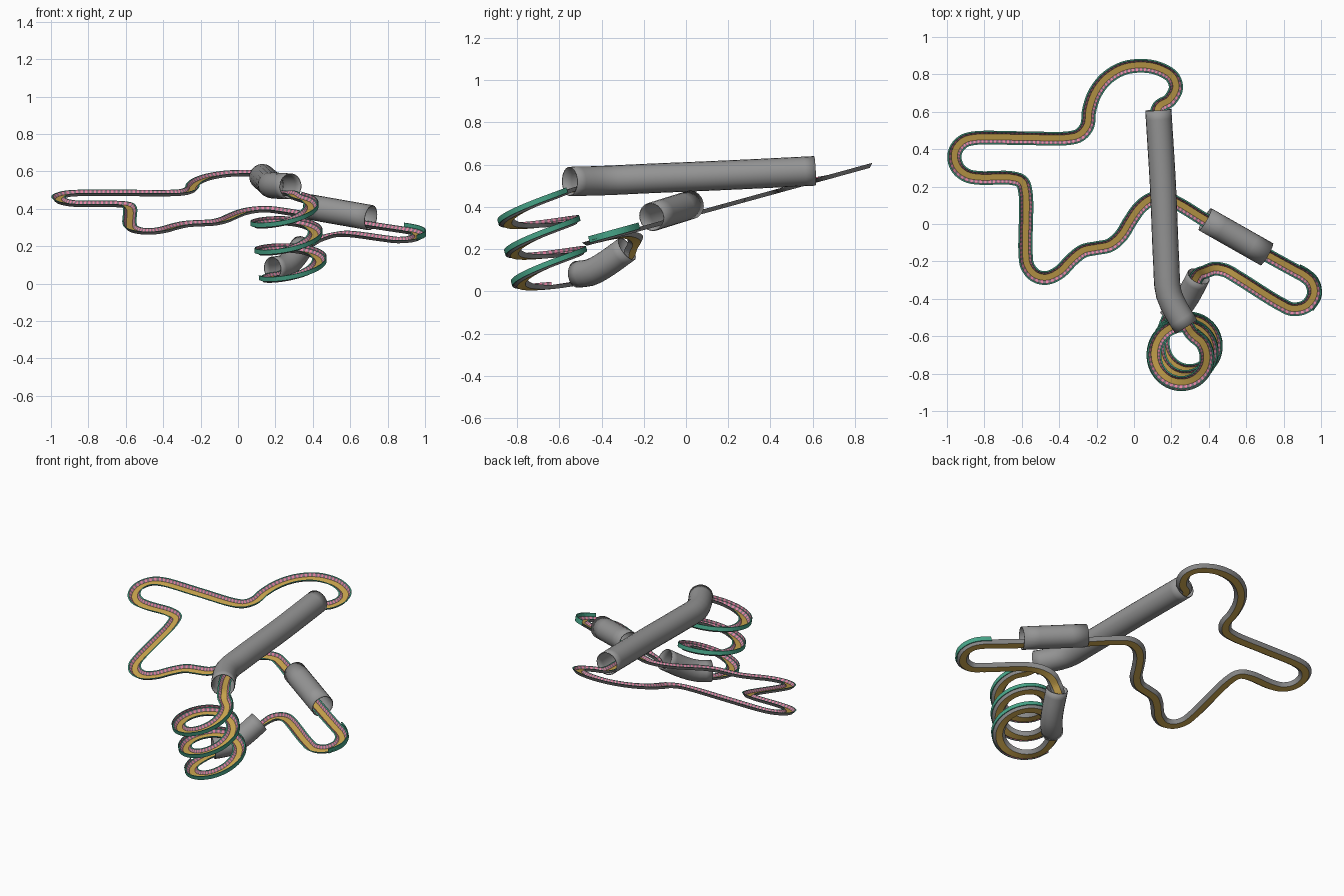
import bpy, math
from mathutils import Vector

cube = bpy.data.objects.get("Cube")
if cube:
    bpy.data.objects.remove(cube, do_unlink=True)


def material(name, color):
    m = bpy.data.materials.new(name)
    m.use_nodes = True
    m.diffuse_color = (*color, 1)
    m.node_tree.nodes["Principled BSDF"].inputs["Base Color"].default_value = (*color, 1)
    return m


gold = material("gold road", (.58, .37, .075))
green = material("green rim", (.065, .38, .25))
pink = material("pink stripe", (.78, .23, .38))
dull = material("dull stripe", (.22, .18, .20))
grey = material("grey shell", (.30, .30, .30))

# The circuit lies in a plane that climbs towards the back
SLOPE = .275
UP = Vector((0, -SLOPE, 1)).normalized()
DROP = .047 * UP      # road lies this far under a tube's axis


def spline_point(a, b, c, d, u):
    """Centripetal Catmull-Rom between b and c."""
    t0 = 0
    t1 = t0 + max((b - a).length, 1e-4) ** .5
    t2 = t1 + max((c - b).length, 1e-4) ** .5
    t3 = t2 + max((d - c).length, 1e-4) ** .5
    t = t1 + u * (t2 - t1)

    def mix(p, q, s, e):
        return p + (q - p) * ((t - s) / (e - s))
    ab, bc, cd = mix(a, b, t0, t1), mix(b, c, t1, t2), mix(c, d, t2, t3)
    return mix(mix(ab, bc, t0, t2), mix(bc, cd, t1, t3), t1, t2)


def smooth_path(points, closed, step):
    """Spline through the points, resampled at even spacing."""
    if closed:
        ctrl = [points[-1]] + points + points[:2]
    else:
        ctrl = [2 * points[0] - points[1]] + points + [2 * points[-1] - points[-2]]
    dense = []
    for i in range(len(ctrl) - 3):
        dense += [spline_point(*ctrl[i:i + 4], k / 16) for k in range(16)]
    dense.append(ctrl[-2])
    total = sum((q - p).length for p, q in zip(dense, dense[1:]))
    count = 2 * round(total / step / 2)
    gap, walked, out = total / count, 0, []
    for p, q in zip(dense, dense[1:]):
        length = (q - p).length
        while len(out) < count and len(out) * gap < walked + length:
            out.append(p.lerp(q, (len(out) * gap - walked) / length))
        walked += length
    return out if closed else out + [points[-1]]


def sweep(name, path, profile, closed, mats, pick):
    """Sweep a closed clockwise (side, up) profile along the path."""
    n, m = len(path), len(profile)
    verts, faces, slots = [], [], []
    for i, p in enumerate(path):
        if closed:
            tangent = path[(i + 1) % n] - path[i - 1]
        else:
            tangent = path[min(i + 1, n - 1)] - path[max(i - 1, 0)]
        tangent.normalize()
        side = tangent.cross(UP).normalized()
        up = side.cross(tangent)
        verts += [p + side * s + up * h for s, h in profile]
    for i in range(n if closed else n - 1):
        for j in range(m):
            a, b = i * m, (i + 1) % n * m
            k = (j + 1) % m
            faces.append((a + j, a + k, b + k, b + j))
            slots.append(pick(i, j))
    mesh = bpy.data.meshes.new(name)
    mesh.from_pydata(verts, [], faces)
    for mat in mats:
        mesh.materials.append(mat)
    mesh.polygons.foreach_set("material_index", slots)
    obj = bpy.data.objects.new(name, mesh)
    bpy.context.collection.objects.link(obj)
    return obj


# Tube axes
long_axis = [Vector(p) for p in (
    (.28, -.55, .52), (.225, -.46, .522), (.185, -.37, .525), (.172, -.2, .533),
    (.155, .2, .55), (.13, .61, .57))]
side_axis = [Vector(p) for p in ((.38, .025, .41), (.71, -.162, .352))]
low_axis = [Vector(p) for p in (
    (.345, -.28, .20), (.29, -.385, .125), (.245, -.45, .09), (.185, -.515, .08))]


def on_plane(points):
    return [Vector((x, y, .35 + SLOPE * y)) for x, y in points]


# Flat part of the circuit, from the long tube's back end to the low tube
circuit = on_plane([
    (.19, .665), (.224, .73), (.205, .79), (.13, .835), (.04, .85), (-.06, .835), (-.15, .78),
    (-.21, .70), (-.24, .61), (-.25, .53), (-.29, .48), (-.35, .463), (-.6, .463), (-.85, .463),
    (-.91, .447), (-.95, .405), (-.96, .355), (-.94, .30), (-.89, .262), (-.82, .25),
    (-.66, .25), (-.60, .23), (-.58, .17), (-.58, -.15), (-.57, -.22), (-.53, -.27),
    (-.47, -.285), (-.40, -.255), (-.33, -.185), (-.27, -.14), (-.20, -.125), (-.13, -.11),
    (-.07, -.06), (-.02, .02), (.03, .09), (.09, .135), (.16, .145), (.24, .11), (.38, .025),
    (.71, -.162)])
hairpin = on_plane([(.87, -.25), (.91, -.272), (.95, -.31), (.963, -.37), (.925, -.433)])
descent = on_plane([(.85, -.452), (.78, -.422), (.56, -.285), (.49, -.245), (.43, -.235), (.385, -.25)])
for i, p in enumerate(descent[2:]):
    p.z -= .012 + .023 * i

# Rising spiral, anticlockwise, with a leaning axis
spiral = []
for deg in range(180, 1141, 30):
    turn = (deg - 150) / 360
    a = math.radians(deg)
    spiral.append(Vector((
        .30 - .022 * turn + .146 * math.cos(a),
        -.625 - .032 * turn + .146 * math.sin(a),
        .018 + .145 * turn + .036 * math.sin(a) + .014 * math.cos(a))))

# Road: gold floor, striped kerbs, green rims, grey flared underside
right_half = [(.0165, 0), (.030, .015), (.038, .015), (.020, -.005)]
profile = right_half + [(-s, h) for s, h in reversed(right_half)]
STRIPE = "stripe"
bands = [STRIPE, 1, 4, 0, 4, 1, STRIPE, 0]


def road_color(i, j):
    return bands[j] if bands[j] != STRIPE else 2 + i % 2


route = (circuit + hairpin + descent + [p - DROP for p in low_axis]
         + spiral + [p - DROP for p in long_axis])
sweep("road", smooth_path(route, True, .0115), profile, True,
      [gold, green, pink, dull, grey], road_color)


# Raised barriers on the outside of the tight bends, striped inside the spiral
def barrier(name, points, inner, top, pick):
    strip = [(inner, .005), (inner, top), (inner + .005, top), (inner + .005, .005)]
    sweep(name, smooth_path(points, False, .0115), strip, False, [green, pink, dull], pick)


barrier("spiral_barrier", spiral, .036, .030, lambda i, j: 1 + i % 2 if j == 0 else 0)
barrier("hairpin_barrier", hairpin, -.041, .036, lambda i, j: 0)


# Open tubes with a thin wall
def tube(name, axis, radius, step):
    sides = 20
    ring = [(math.cos(k * math.tau / sides) * radius, -math.sin(k * math.tau / sides) * radius)
            for k in range(sides)]
    obj = sweep(name, smooth_path(axis, False, step), ring, False, [grey], lambda i, j: 0)
    wall = obj.modifiers.new("wall", "SOLIDIFY")
    wall.thickness = .005
    wall.offset = -1
    bpy.context.view_layer.objects.active = obj
    obj.select_set(True)
    bpy.ops.object.shade_smooth_by_angle(angle=math.radians(40))
    obj.select_set(False)


tube("long_tube", long_axis, .07, .05)
tube("side_tube", side_axis, .068, .1)
tube("low_tube", low_axis, .064, .04)
